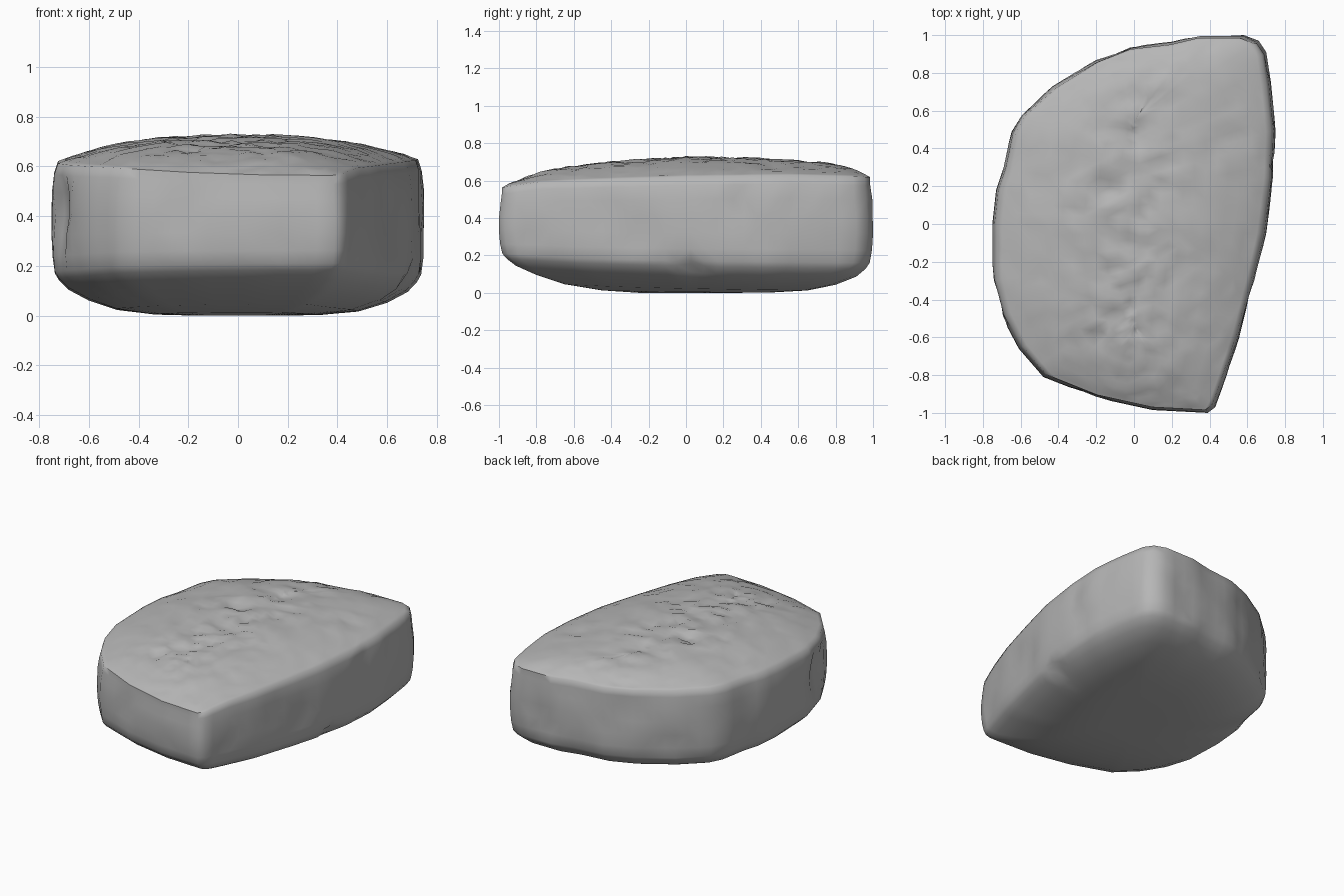
import bpy, bmesh, math, random
from mathutils import Vector, noise

if "Cube" in bpy.data.objects:
    bpy.data.objects.remove(bpy.data.objects["Cube"])

random.seed(4)

# Plan outline, counter-clockwise from the sharp front corner
OUTLINE = [(0.39, -1.0), (0.43, -0.97), (0.47, -0.86), (0.56, -0.6), (0.64, -0.3),
           (0.70, -0.05), (0.74, 0.25), (0.75, 0.5), (0.725, 0.75), (0.70, 0.91),
           (0.66, 0.97), (0.58, 1.0), (0.35, 1.0), (0.2, 0.965), (-0.02, 0.94),
           (-0.2, 0.87), (-0.43, 0.73), (-0.6, 0.58), (-0.65, 0.49), (-0.69, 0.3),
           (-0.73, 0.18), (-0.75, 0.0), (-0.75, -0.3), (-0.70, -0.49), (-0.61, -0.66),
           (-0.48, -0.81), (-0.2, -0.92), (0.1, -0.985)]

# Heights by depth: top edge, crown, bottom edge; curves of the top and underside
TOP_EDGE = [(-1, 0.555), (-0.8, 0.585), (0, 0.61), (0.6, 0.62), (1, 0.61)]
CROWN = [(-0.6, 0.67), (-0.3, 0.705), (0, 0.722), (0.3, 0.72), (0.6, 0.70)]
LOW_EDGE = [(-1, 0.21), (-0.6, 0.185), (0, 0.17), (1, 0.16)]
UNDER_CURVE = [(-1, 0.6), (0.3, 0.85), (1, 1.0)]
TOP_CURVE = [(-1, 2.0), (-0.4, 2.8), (1, 2.8)]


def interp(table, t):
    for (a, u), (b, v) in zip(table, table[1:]):
        if t <= b:
            return u + (v - u) * max(0, (t - a) / (b - a))
    return table[-1][1]


def ring_point(p, s, kind, k):
    x, y = p
    hi, lo = interp(TOP_EDGE, y), interp(LOW_EDGE, y)
    if kind == 'top':          # rings close onto a middle line at the crown
        mid_y = 0.55 * y
        crown = interp(CROWN, mid_y)
        rise = 1 - s ** interp(TOP_CURVE, y)
        return Vector((x * s, y * s + mid_y * (1 - s), hi + (crown - hi) * rise))
    if kind == 'side':
        return Vector((x * s, y * s, lo + (hi - lo) * k))
    return Vector((x * s, y * s, lo * k ** interp(UNDER_CURVE, y)))


def resample(pts, step):
    out = []
    for i, a in enumerate(pts):
        b = pts[(i + 1) % len(pts)]
        a, b = Vector(a), Vector(b)
        n = max(1, round((b - a).length / step))
        out += [a.lerp(b, j / n) for j in range(n)]
    return out


outline = resample(OUTLINE, 0.07)
n = len(outline)
rings = [(0.25, 'under', 0.0), (0.45, 'under', 0.01), (0.65, 'under', 0.08),
         (0.8, 'under', 0.27), (0.91, 'under', 0.54), (0.96, 'under', 0.8),
         (0.982, 'side', 0.0), (0.994, 'side', 0.15), (1.0, 'side', 0.35),
         (1.0, 'side', 0.55), (0.997, 'side', 0.75), (0.985, 'side', 0.92)]
for s in (0.965, 0.93, 0.89, 0.83, 0.75, 0.67, 0.59, 0.51, 0.43, 0.35, 0.27, 0.19,
          0.11, 0.04):
    rings.append((s, 'top', 0))

bm = bmesh.new()
grid = []
for s, kind, k in rings:
    row = []
    for p in outline:
        v = ring_point(p, s, kind, k)
        if kind == 'top' and s < 0.9:
            # Pitted crown: chips are deepest along the middle line
            mid = math.exp(-(v.x / 0.3) ** 2) * max(0.0, 1 - abs(v.y) / 0.85)
            rough = noise.noise(v * 12) + 0.7 * noise.noise(v * 25)
            v.z += min(rough, 0.35) * (0.01 + 0.018 * mid)
        elif kind == 'side' and 0.1 < k < 0.9:
            # Broad shallow facets on the flanks
            d = 1 - 0.03 * max(0, noise.noise(v * 4))
            v.x, v.y = v.x * d, v.y * d
        row.append(bm.verts.new(v))
    grid.append(row)
for a, b in zip(grid, grid[1:]):
    for i in range(n):
        j = (i + 1) % n
        bm.faces.new((a[i], a[j], b[j], b[i]))
bm.faces.new(grid[0][::-1])
bm.faces.new(grid[-1])

# Chipped hollows: (position, radius, depth)
CHIPS = [((0.73, 0.29, 0.49), 0.10, 0.03), ((-0.72, -0.42, 0.42), 0.14, 0.04),
         ((0.69, 0.02, 0.13), 0.09, 0.025), ((-0.15, 0.2, 0.71), 0.09, 0.03),
         ((-0.03, -0.1, 0.71), 0.08, 0.03), ((-0.19, -0.61, 0.67), 0.07, 0.025),
         ((0.53, 0.46, 0.67), 0.08, 0.02)]
bm.normal_update()
for pos, radius, depth in CHIPS:
    for v in bm.verts:
        d = (v.co - Vector(pos)).length / radius
        if d < 1:
            v.co -= v.normal * depth * (1 - d * d) * random.uniform(0.6, 1.1)

bmesh.ops.triangulate(bm, faces=bm.faces[:])
bmesh.ops.recalc_face_normals(bm, faces=bm.faces[:])
mesh = bpy.data.meshes.new("boulder")
bm.to_mesh(mesh)
bm.free()
rock = bpy.data.objects.new("boulder", mesh)
bpy.context.collection.objects.link(rock)

# Single grey stone colour
mat = bpy.data.materials.new("stone grey")
mat.diffuse_color = (0.47, 0.47, 0.47, 1)
mat.use_nodes = True
mat.node_tree.nodes["Principled BSDF"].inputs["Base Color"].default_value = mat.diffuse_color
mesh.materials.append(mat)

bpy.context.view_layer.objects.active = rock
rock.select_set(True)
bpy.ops.object.shade_smooth_by_angle(angle=math.radians(60))
